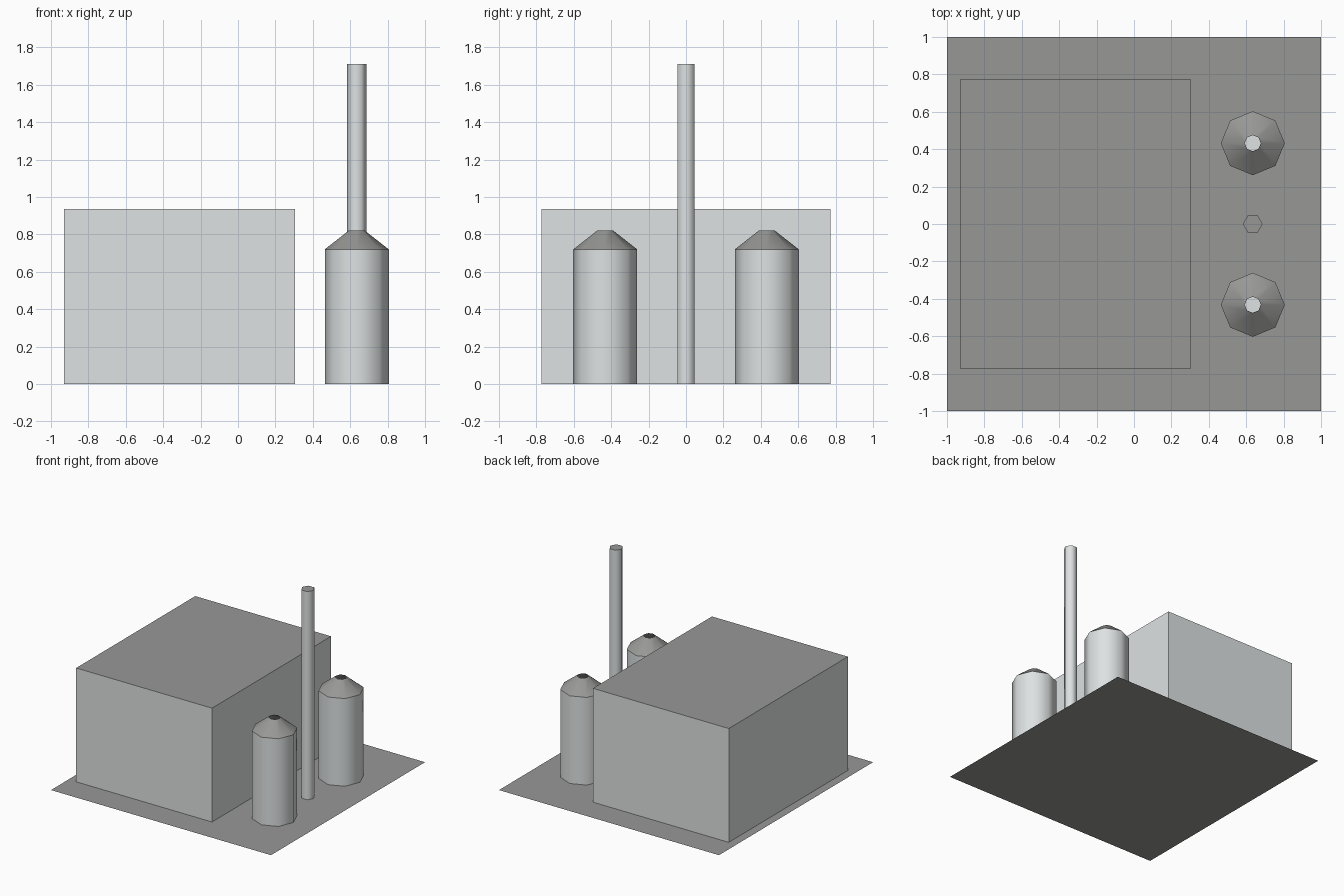
import bpy, bmesh, math

cube = bpy.data.objects.get("Cube")
if cube:
    bpy.data.objects.remove(cube, do_unlink=True)


def make_material(name, rgb):
    mat = bpy.data.materials.new(name)
    mat.use_nodes = True
    color = (*rgb, 1.0)
    mat.diffuse_color = color
    mat.node_tree.nodes["Principled BSDF"].inputs["Base Color"].default_value = color
    return mat


LIGHT = make_material("light grey wall", (0.73, 0.76, 0.76))
DARK = make_material("dark grey roof", (0.31, 0.315, 0.305))


def finish(name, bm, location, materials, smooth=False):
    """Turn the bmesh into an object; upward caps take the last material."""
    bm.normal_update()
    for face in bm.faces:
        face.material_index = len(materials) - 1 if face.normal.z > 0.9 else 0
    mesh = bpy.data.meshes.new(name)
    bm.to_mesh(mesh)
    bm.free()
    for mat in materials:
        mesh.materials.append(mat)
    obj = bpy.data.objects.new(name, mesh)
    obj.location = location
    bpy.context.collection.objects.link(obj)
    if smooth:
        bpy.ops.object.select_all(action="DESELECT")
        obj.select_set(True)
        bpy.context.view_layer.objects.active = obj
        bpy.ops.object.shade_smooth_by_angle(angle=math.radians(70))
    return obj


def prism(name, sides, r_low, r_high, z_low, z_high, x, y, materials, capped=True):
    """Upright tapered prism with a corner on +x and no underside."""
    bm = bmesh.new()
    rings = []
    for radius, z in ((r_low, z_low), (r_high, z_high)):
        angles = [math.tau * i / sides for i in range(sides)]
        rings.append([bm.verts.new((radius * math.cos(a), radius * math.sin(a), z))
                      for a in angles])
    low, high = rings
    for i in range(sides):
        j = (i + 1) % sides
        bm.faces.new((low[i], low[j], high[j], high[i]))
    if capped:
        bm.faces.new(high)
    return finish(name, bm, (x, y, 0), materials, smooth=True)


# Flat ground sheet
bm = bmesh.new()
bmesh.ops.create_grid(bm, x_segments=1, y_segments=1, size=1)
finish("ground", bm, (0, 0, 0), [DARK])

# Main hall: pale walls, dark flat roof
bm = bmesh.new()
bmesh.ops.create_cube(bm, size=1)
bmesh.ops.scale(bm, vec=(1.235, 1.546, 0.935), verts=bm.verts)
bmesh.ops.translate(bm, vec=(0, 0, 0.4675), verts=bm.verts)
bm.normal_update()
underside = [f for f in bm.faces if f.normal.z < -0.9]
bmesh.ops.delete(bm, geom=underside, context="FACES_ONLY")
finish("hall", bm, (-0.3125, 0, 0), [LIGHT, DARK])

# Two silos, each a capped drum under an open-topped conical roof
for side, y in (("front", -0.432), ("back", 0.432)):
    prism(side + "_silo_drum", 8, 0.171, 0.171, 0, 0.72, 0.635, y, [LIGHT])
    prism(side + "_silo_roof", 8, 0.171, 0.043, 0.72, 0.82, 0.635, y, [DARK], capped=False)

# Tall six-sided chimney between the silos
prism("chimney", 6, 0.053, 0.053, 0, 1.71, 0.635, 0, [LIGHT, DARK])
